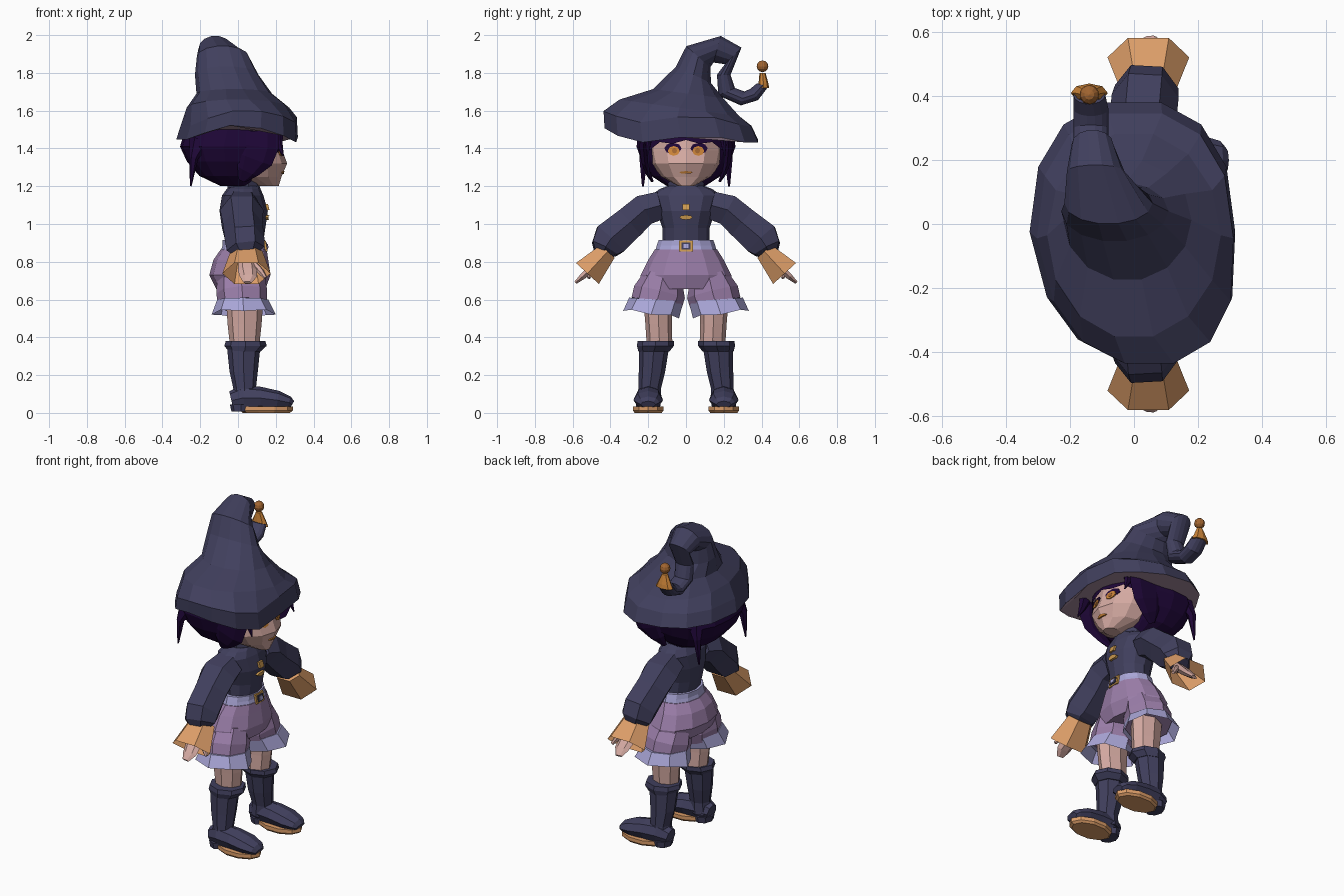
import bpy, bmesh, math
from mathutils import Vector
from mathutils.bvhtree import BVHTree


def mat(name, c):
    m = bpy.data.materials.new(name)
    m.diffuse_color = (*c, 1)
    return m


NAVY = mat("navy cloth", (.052, .050, .110))
HAIR = mat("dark purple hair", (.013, .002, .038))
SKIN = mat("skin", (.66, .40, .36))
ORANGE = mat("orange cuff", (.72, .34, .14))
MAUVE = mat("mauve shorts", (.33, .21, .40))
TRIM = mat("periwinkle trim", (.40, .38, .68))
GOLD = mat("gold", (.62, .33, .08))
BROWN = mat("bronze", (.36, .13, .03))
LINING = mat("brim lining", (.40, .27, .36))
AMBER = mat("amber eyes", (.60, .23, .04))
X, Y, Z = Vector((1, 0, 0)), Vector((0, 1, 0)), Vector((0, 0, 1))


def loft(name, rings, m, caps=(True, True), mirror=False):
    """Skin a list of equal-length point rings."""
    bm = bmesh.new()
    vs = [[bm.verts.new(p) for p in r] for r in rings]
    n = len(vs[0])
    for a, b in zip(vs, vs[1:]):
        for i in range(n):
            j = (i + 1) % n
            bm.faces.new((a[i], a[j], b[j], b[i]))
    if caps[0]:
        bm.faces.new(vs[0][::-1])
    if caps[1]:
        bm.faces.new(vs[-1])
    bmesh.ops.recalc_face_normals(bm, faces=bm.faces)
    me = bpy.data.meshes.new(name)
    bm.to_mesh(me)
    bm.free()
    me.materials.append(m)
    ob = bpy.data.objects.new(name, me)
    bpy.context.collection.objects.link(ob)
    if mirror:
        md = ob.modifiers.new("mirror", 'MIRROR')
        md.use_axis = (False, True, False)
    return ob


def ring(c, a, b, n, power=1.0):
    f = lambda v: math.copysign(abs(v) ** power, v) if abs(v) > 1e-6 else 0
    ts = [2 * math.pi * i / n for i in range(n)]
    return [Vector(c) + a * f(math.cos(t)) + b * f(math.sin(t)) for t in ts]


def stack(name, levels, m, n=10, power=1.0, **kw):
    """Horizontal rings: (cx, cy, z, rx, ry)."""
    return loft(name, [ring(l[:3], X * l[3], Y * l[4], n, power) for l in levels], m, **kw)


def tube(name, path, m, n=6, ref=X, **kw):
    """Rings across a path: (x, y, z, radius along ref, other radius)."""
    pts = [Vector(p[:3]) for p in path]
    rings = []
    for i, p in enumerate(path):
        t = (pts[min(i + 1, len(pts) - 1)] - pts[max(i - 1, 0)]).normalized()
        a = (ref - t * ref.dot(t)).normalized()
        rings.append(ring(pts[i], a * p[3], t.cross(a) * p[4], n))
    return loft(name, rings, m, **kw)


def plate(name, target, y, z, w, h, m, off=.006, n=8, turn=0, mirror=False):
    """Raised patch projected onto the front of target."""
    bvh = BVHTree.FromPolygons([v.co for v in target.data.vertices],
                               [p.vertices[:] for p in target.data.polygons])
    low, high = [], []
    for i in range(n):
        t = 2 * math.pi * i / n + turn
        o = Vector((1, y + w * math.cos(t), z + h * math.sin(t)))
        hit = bvh.ray_cast(o, -X)[0]
        if hit is None:
            hit = Vector((.15, o.y, o.z))
        low.append(hit)
        high.append(hit + X * off)
    return loft(name, [low, high], m, caps=(False, True), mirror=mirror)


# hat: brim, leaning cone and curled tip in one skin (cx, cy, cz, rx, by, bz)
N = 14
hat = [(0, -.035, 1.615, .272, .325, -.045), (-.02, .012, 1.69, .2, .19, -.025),
       (-.06, .04, 1.79, .168, .095, -.045), (-.08, .065, 1.885, .138, .065, -.058),
       (-.12, .165, 1.925, .09, -.02, -.072), (-.13, .25, 1.89, .065, -.045, -.045),
       (-.13, .2, 1.79, .058, -.037, 0), (-.135, .215, 1.7, .055, -.045, -.02),
       (-.135, .3, 1.665, .055, -.01, -.038), (-.135, .36, 1.685, .055, .022, -.03),
       (-.14, .405, 1.735, .05, .03, -.01)]
edge = ring((-.005, -.025, 1.447), X * .322, Y * .415, N, .85)
fold = ring((.002, -.045, 1.52), X * .308, Y * .4, N, .85)
for r in (edge, fold):
    for p in r:
        p.z += .08 * max(0, (-p.y - .3) / .14)
        if p.x > 0:
            p.z += .012 if abs(p.y) < .2 else -.015
        p.x += .09 * max(0, -p.y - .03) * (1 if p.x > 0 else 1.5)
for p in fold:
    p.z += .035 * max(0, p.x / .32)
loft("hat", [edge, fold] + [ring(h[:3], X * h[3], Vector((0, h[4], h[5])), N) for h in hat],
     NAVY, caps=(False, True))
loft("hat_lining", [edge, ring((0, 0, 1.53), X * .22, Y * .25, N)], LINING)

# bell and ball on the hat tip
stack("bell", [(-.14, .41, 1.72, .058, .03), (-.14, .41, 1.745, .045, .026),
               (-.14, .405, 1.80, .018, .016)], AMBER, n=8)
bpy.ops.mesh.primitive_uv_sphere_add(segments=10, ring_count=6, radius=.031,
                                     location=(-.14, .405, 1.835))
ball = bpy.context.object
ball.name = "bell_ball"
ball.data.materials.append(BROWN)

# head and hair
head = stack("head", [(.16, 0, 1.2, .055, .04), (.09, 0, 1.25, .14, .13), (.05, 0, 1.32, .21, .185),
                      (.04, 0, 1.39, .195, .2), (.04, 0, 1.48, .175, .2)], SKIN, n=12)
stack("hair", [(-.01, 0, 1.2, .08, .1), (-.055, 0, 1.255, .15, .185), (-.07, 0, 1.33, .2, .235),
               (-.075, 0, 1.41, .232, .262), (-.055, 0, 1.5, .225, .25)], HAIR, n=16, power=.72)
fringe = [ring((.02, 0, 1.437), X * .215, Y * .235, 20), ring((.02, 0, 1.52), X * .2, Y * .235, 20)]
for i, p in enumerate(fringe[0]):
    p.z += (-.012 if i % 2 else .008) - .04 * max(0, abs(p.y) - .11) / .1
loft("fringe", fringe, HAIR, caps=(False, True))
tube("side_hair", [(.1, .22, 1.49, .115, .022), (.1, .225, 1.41, .115, .025), (.085, .222, 1.345, .1, .02),
                   (.05, .205, 1.28, .06, .015), (.02, .18, 1.23, .02, .008)], HAIR, mirror=True)
tube("back_strand", [(-.2, .2, 1.44, .06, .035), (-.235, .225, 1.35, .025, .025),
                     (-.25, .228, 1.2, .004, .006)], HAIR, mirror=True)
tube("front_strand", [(.2, .19, 1.48, .04, .02), (.215, .2, 1.42, .022, .015),
                      (.24, .205, 1.36, .003, .003)], HAIR, mirror=True)

# face details
plate("eye_lash", head, .069, 1.4, .046, .03, HAIR, .004, mirror=True)
plate("eye", head, .065, 1.387, .032, .026, AMBER, .007, mirror=True)
plate("pupil", head, .061, 1.388, .014, .014, BROWN, .009, mirror=True)
plate("mouth", head, 0, 1.273, .036, .007, AMBER, .008)

# jacket, collar and buttons
jacket = stack("jacket", [(.035, 0, .88, .095, .125), (.03, 0, .98, .115, .125), (.03, 0, 1.07, .128, .155),
                          (.025, 0, 1.15, .11, .185), (.03, 0, 1.185, .09, .14), (.035, 0, 1.2, .08, .1)],
               NAVY, n=12)
stack("neck", [(.03, 0, 1.17, .05, .05), (.04, 0, 1.26, .05, .05)], SKIN, n=8)
stack("collar", [(.03, 0, 1.17, .085, .1), (.03, 0, 1.23, .085, .1)], NAVY, caps=(False, False))
plate("upper_button", jacket, 0, 1.09, .026, .024, GOLD, .014, n=4, turn=math.pi / 4)
plate("lower_button", jacket, 0, 1.035, .035, .013, GOLD, .014)

# sleeves, cuffs and hands
tube("sleeve", [(.025, .13, 1.1, .095, .085), (.02, .22, 1.075, .115, .095), (.025, .3, 1.005, .105, .1),
                (.035, .4, .92, .105, .11), (.04, .43, .87, .1, .085), (.045, .44, .845, .07, .055)],
     NAVY, n=6, mirror=True)
tube("cuff", [(.045, .415, .855, .085, .058), (.045, .522, .738, .128, .095)],
     ORANGE, caps=(True, False), mirror=True)
tube("hand", [(.045, .44, .82, .04, .025), (.05, .51, .755, .05, .024), (.055, .55, .72, .045, .018),
              (.05, .584, .69, .022, .009)], SKIN, mirror=True)
tube("thumb", [(.08, .47, .79, .02, .016), (.12, .5, .75, .018, .015), (.145, .515, .715, .01, .009)],
     SKIN, mirror=True)

# belt and buckle
belt = stack("belt", [(.03, 0, .852, .122, .165), (.03, 0, .885, .112, .155), (.03, 0, .914, .112, .145)],
             TRIM, n=12)
for nm, k, m, off in (("buckle", .052, GOLD, .012), ("buckle_center", .034, NAVY, .016),
                      ("buckle_pin", .02, TRIM, .019)):
    plate(nm, belt, 0, .883, k, k * .78, m, off, n=4, turn=math.pi / 4)

# shorts with flared hems
stack("shorts", [(.03, 0, .865, .122, .165), (.015, 0, .81, .145, .2), (.01, 0, .73, .162, .24),
                 (.015, 0, .655, .13, .24)], MAUVE, n=12)
tube("shorts_leg", [(.015, .12, .73, .125, .1), (.02, .14, .64, .135, .138), (.025, .158, .575, .13, .135)],
     MAUVE, n=8, mirror=True)
hem = [ring((.025, .158, .6), X * .135, Vector((0, .143, .01)), 8),
       ring((.03, .185, .52), X * .17, Vector((0, .148, .02)), 8)]
for i, p in enumerate(hem[1]):
    p.z += .012 if i % 2 else 0
loft("shorts_hem", hem, TRIM, caps=(True, False), mirror=True)

# legs and boots
stack("leg", [(.035, .14, .36, .078, .068), (.035, .145, .47, .09, .07), (.035, .15, .62, .1, .078)],
      SKIN, n=8, mirror=True)
stack("boot_shaft", [(.03, .195, .06, .065, .065), (.035, .192, .13, .06, .06), (.03, .18, .22, .075, .07),
                     (.03, .17, .345, .088, .08)], NAVY, n=8, mirror=True)
stack("boot_cuff", [(.035, .17, .325, .085, .082), (.04, .162, .355, .112, .098), (.04, .16, .38, .105, .096)],
      NAVY, n=8, mirror=True)
tube("boot_foot", [(-.035, .2, .065, .045, .05), (.03, .2, .08, .068, .068), (.12, .2, .078, .075, .06),
                   (.21, .2, .067, .078, .05), (.27, .2, .055, .06, .033), (.287, .2, .045, .04, .02)],
     NAVY, n=8, ref=Y, mirror=True)
stack("boot_sole", [(.15, .2, 0, .125, .075), (.15, .2, .012, .14, .085), (.15, .2, .034, .14, .085)],
      ORANGE, mirror=True)
stack("boot_heel", [(.015, .2, .008, .05, .06), (.015, .2, .045, .058, .065)], NAVY, n=8, mirror=True)
